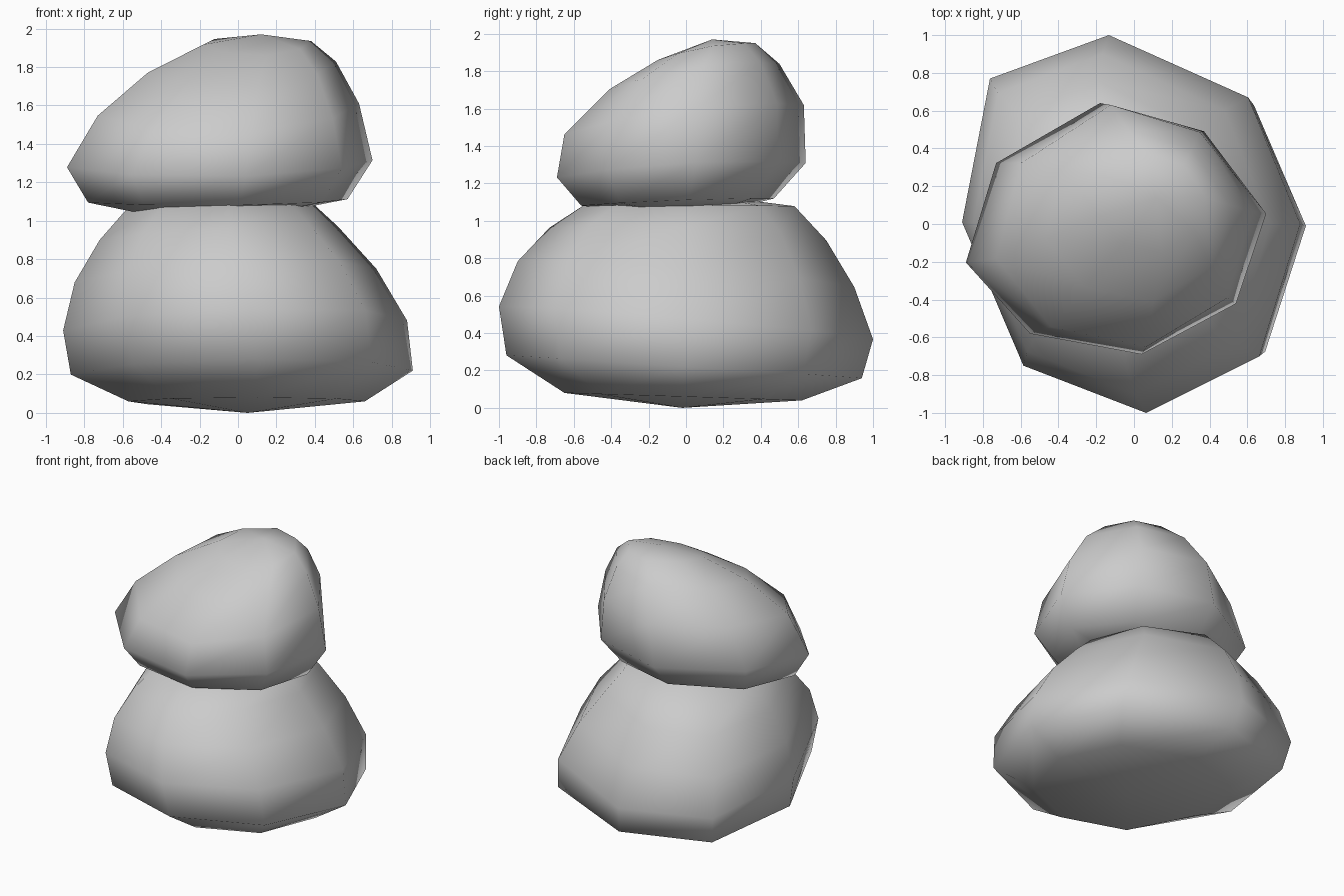
import bpy, bmesh

if "Cube" in bpy.data.objects:
    bpy.data.objects.remove(bpy.data.objects["Cube"])

# Eight-sided plan outlines, counter-clockwise from the right side
LOWER_PLAN = [(.91, 0), (.63, .67), (-.12, 1), (-.76, .77),
              (-.91, .01), (-.58, -.75), (.08, -1), (.69, -.70)]
UPPER_PLAN = [(.70, .06), (.37, .50), (-.18, .65), (-.73, .33),
              (-.89, -.20), (-.55, -.58), (.04, -.69), (.54, -.42)]


def unit_plan(plan):
    """Scale an outline so that it spans -1..1 in x and y."""
    axes = []
    for a in (0, 1):
        vals = [p[a] for p in plan]
        mid, half = (max(vals) + min(vals)) / 2, (max(vals) - min(vals)) / 2
        axes.append([(v - mid) / half for v in vals])
    return list(zip(*axes))


def boulder(name, plan, bottom, rings, top):
    """Ring: left x, z, right x, z, front y, z, back y, z."""
    bm = bmesh.new()
    shape = unit_plan(plan)
    loops = []
    for lx, lz, rx, rz, fy, fz, by, bz in rings:
        zm = (lz + rz + fz + bz) / 4
        loop = []
        for u, v in shape:
            x = (lx + rx) / 2 + u * (rx - lx) / 2
            y = (fy + by) / 2 + v * (by - fy) / 2
            z = zm + u * (rz - lz) / 2 + v * (bz - fz) / 2
            # keep the four sides at their own heights
            z += (u * u - v * v) * ((lz + rz) - (fz + bz)) / 4
            loop.append(bm.verts.new((x, y, z)))
        loops.append(loop)
    low, high = bm.verts.new(bottom), bm.verts.new(top)
    n = len(plan)
    for i in range(n):
        j = (i + 1) % n
        bm.faces.new((low, loops[0][j], loops[0][i]))
        bm.faces.new((high, loops[-1][i], loops[-1][j]))
        for a, b in zip(loops, loops[1:]):
            bm.faces.new((a[i], a[j], b[j], b[i]))
    bmesh.ops.recalc_face_normals(bm, faces=bm.faces)
    for f in bm.faces:
        f.smooth = True
    mesh = bpy.data.meshes.new(name)
    bm.to_mesh(mesh)
    bm.free()
    obj = bpy.data.objects.new(name, mesh)
    bpy.context.collection.objects.link(obj)
    return obj


# Broad lower stone
boulder("lower_stone", LOWER_PLAN, (.05, -.02, 0), [
    (-.57, .06, .66, .06, -.65, .08, .62, .04),
    (-.87, .20, .91, .22, -.96, .28, .94, .16),
    (-.91, .43, .88, .48, -1.0, .54, 1.0, .37),
    (-.85, .68, .72, .75, -.90, .78, .90, .65),
    (-.72, .90, .52, .97, -.73, .96, .75, .90),
    (-.58, 1.06, .40, 1.08, -.55, 1.08, .58, 1.08),
], (-.08, .02, 1.15))

# Leaning upper stone
boulder("upper_stone", UPPER_PLAN, (-.1, -.05, 1.07), [
    (-.55, 1.05, .36, 1.07, -.30, 1.05, .27, 1.07),
    (-.78, 1.10, .57, 1.11, -.56, 1.08, .47, 1.12),
    (-.89, 1.29, .70, 1.31, -.69, 1.23, .64, 1.31),
    (-.73, 1.57, .63, 1.60, -.65, 1.46, .63, 1.62),
    (-.47, 1.79, .51, 1.82, -.41, 1.70, .50, 1.84),
    (-.18, 1.93, .38, 1.93, -.15, 1.86, .37, 1.95),
], (.12, .14, 1.97))
